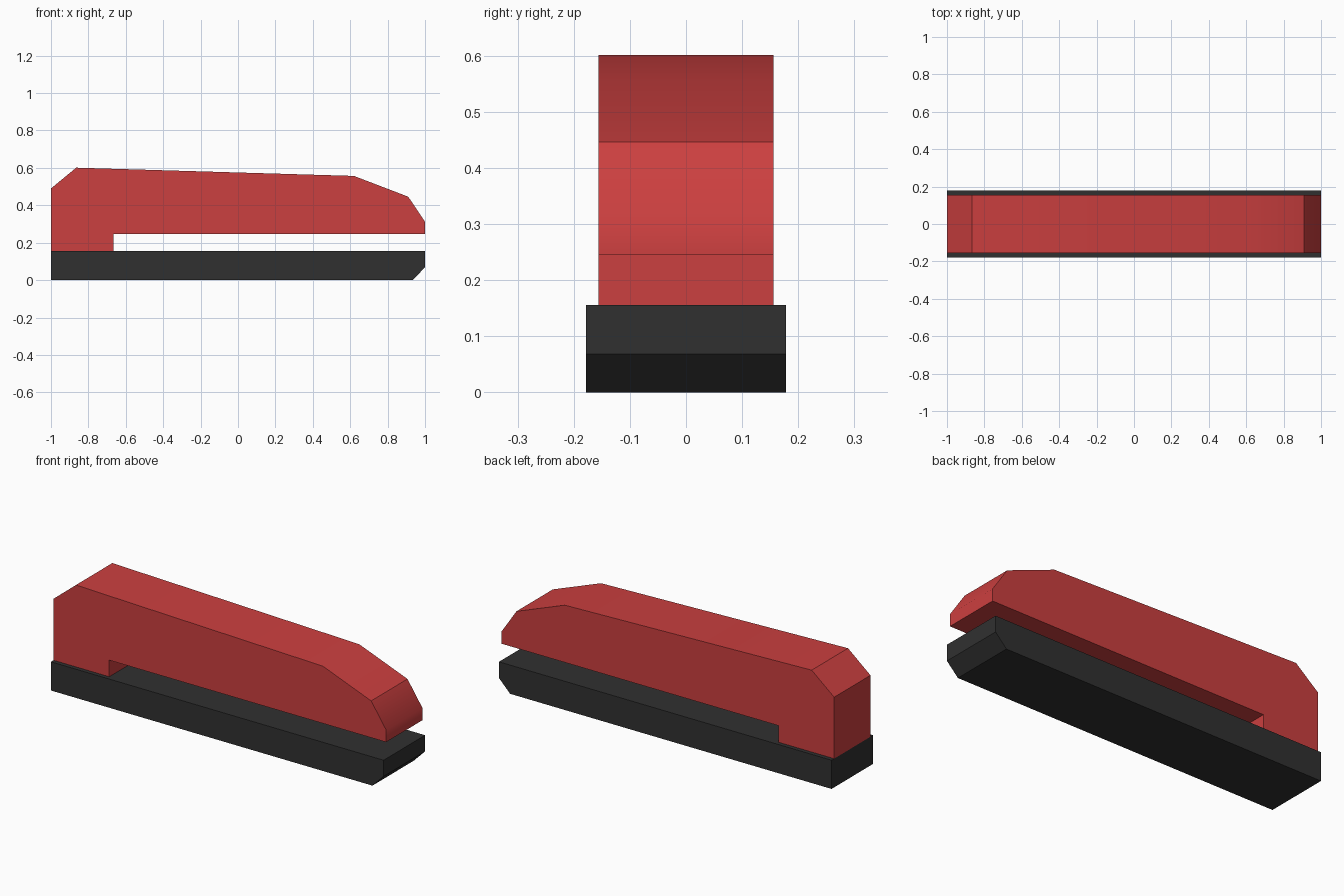
import bpy
import bmesh
from mathutils import Vector

default = bpy.data.objects.get("Cube")
if default:
    bpy.data.objects.remove(default, do_unlink=True)


def make_material(name, color):
    mat = bpy.data.materials.new(name)
    mat.use_nodes = True
    mat.diffuse_color = color
    mat.node_tree.nodes["Principled BSDF"].inputs["Base Color"].default_value = color
    return mat


def extrude_profile(name, profile, half_width, mat, soft=()):
    """Extrude an x-z outline along y; corners listed in soft are shaded smooth."""
    bm = bmesh.new()
    front = [bm.verts.new((x, -half_width, z)) for x, z in profile]
    cap = bm.faces.new(front)
    extruded = bmesh.ops.extrude_face_region(bm, geom=[cap], use_keep_orig=True)
    moved = [v for v in extruded["geom"] if isinstance(v, bmesh.types.BMVert)]
    bmesh.ops.translate(bm, verts=moved, vec=Vector((0, 2 * half_width, 0)))
    bmesh.ops.recalc_face_normals(bm, faces=bm.faces[:])
    soft_corners = [Vector(profile[i]) for i in soft]
    for face in bm.faces:
        face.smooth = True
    for edge in bm.edges:
        a, b = (v.co for v in edge.verts)
        crosswise = abs(a.y - b.y) > half_width
        edge.smooth = crosswise and any(
            (Vector((a.x, a.z)) - c).length < 0.001 for c in soft_corners)
    mesh = bpy.data.meshes.new(name)
    bm.to_mesh(mesh)
    bm.free()
    mesh.materials.append(mat)
    obj = bpy.data.objects.new(name, mesh)
    bpy.context.collection.objects.link(obj)
    return obj


red = make_material("red plastic", (0.6, 0.05, 0.05, 1))
black = make_material("dark grey plastic", (0.03, 0.03, 0.03, 1))

# Base bar with a chamfered lower nose
extrude_profile("base", [(-1, 0), (0.933, 0), (1, 0.068), (1, 0.156), (-1, 0.156)],
                0.178, black)

# Upper arm with rear post, open slot and rounded nose
arm = [(-1, 0.156), (-0.665, 0.156), (-0.665, 0.246), (1, 0.246), (1, 0.312),
       (0.91, 0.446), (0.62, 0.557), (-0.865, 0.601), (-1, 0.49)]
extrude_profile("upper_arm", arm, 0.156, red, soft=(4, 6))
